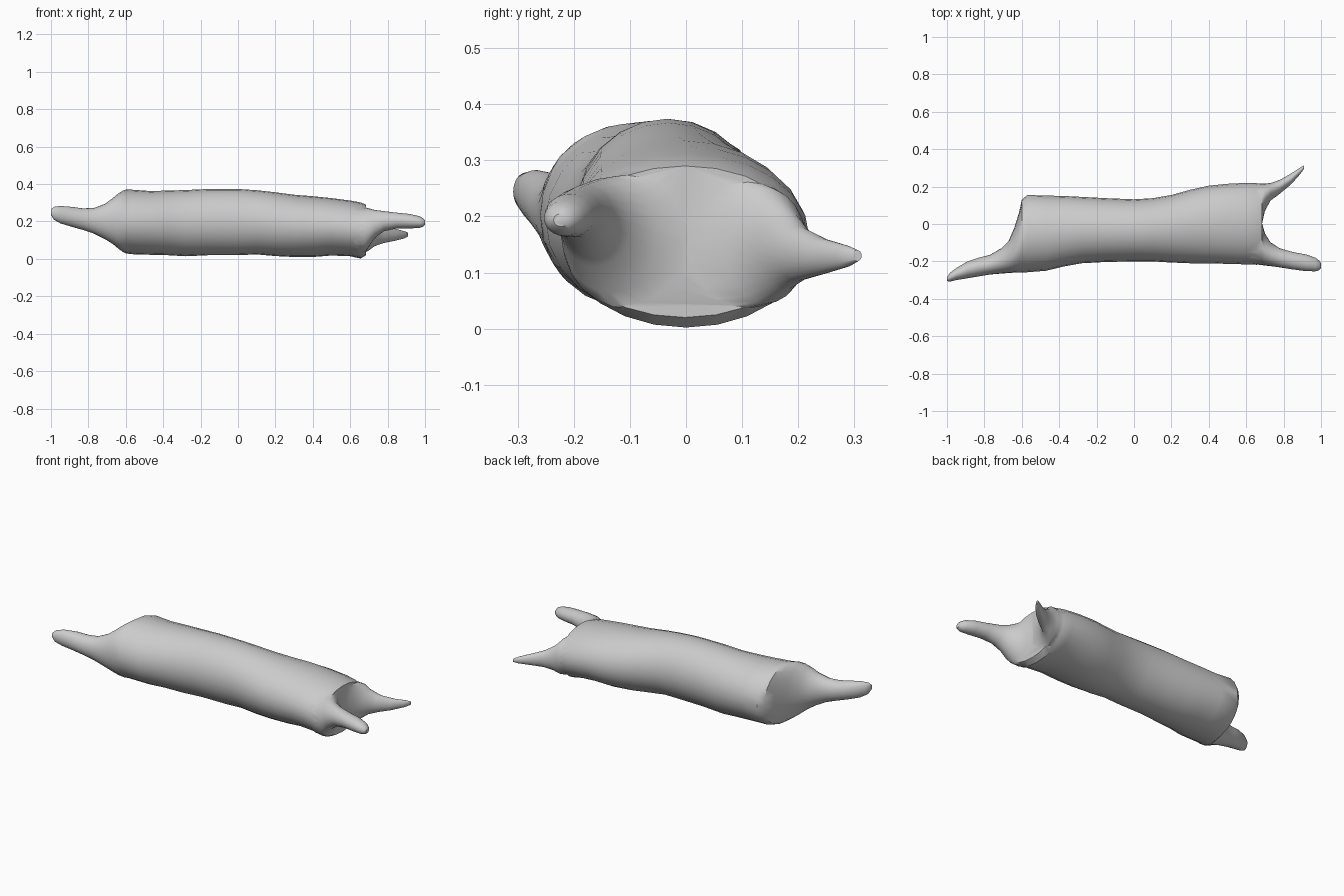
import bpy, bmesh, math

SIDES = 24


def loft(name, rings):
    """Skin oval sections given as (x, y_min, y_max, z_min, z_max)."""
    bm = bmesh.new()
    loops = []
    for x, y0, y1, z0, z1 in rings:
        loop = []
        for i in range(SIDES):
            a = 2 * math.pi * i / SIDES
            y = (y0 + y1) / 2 + (y1 - y0) / 2 * math.cos(a)
            z = (z0 + z1) / 2 + (z1 - z0) / 2 * math.sin(a)
            loop.append(bm.verts.new((x, y, z)))
        loops.append(loop)
    for a, b in zip(loops, loops[1:]):
        for i in range(SIDES):
            j = (i + 1) % SIDES
            bm.faces.new((a[i], a[j], b[j], b[i]))
    bm.faces.new(loops[0])
    bm.faces.new(loops[-1])
    bmesh.ops.recalc_face_normals(bm, faces=bm.faces[:])
    mesh = bpy.data.meshes.new(name)
    bm.to_mesh(mesh)
    bm.free()
    obj = bpy.data.objects.new(name, mesh)
    bpy.context.collection.objects.link(obj)
    return obj


# Shaft with the single left prong
shaft = loft("bone_shaft", [
    (-1.0, -.305, -.285, .235, .265),
    (-.985, -.308, -.262, .21, .278),
    (-.95, -.30, -.235, .19, .283),
    (-.89, -.29, -.20, .172, .278),
    (-.83, -.28, -.18, .155, .27),
    (-.77, -.27, -.165, .135, .272),
    (-.71, -.265, -.13, .105, .295),
    (-.67, -.262, -.09, .08, .325),
    (-.64, -.26, -.02, .055, .35),
    (-.615, -.26, .06, .037, .365),
    (-.60, -.26, .13, .03, .37),
    (-.57, -.258, .155, .025, .37),
    (-.47, -.25, .152, .022, .363),
    (-.38, -.228, .15, .02, .365),
    (-.28, -.21, .145, .014, .368),
    (-.15, -.203, .138, .02, .374),
    (.0, -.20, .132, .02, .374),
    (.10, -.20, .138, .024, .367),
    (.20, -.206, .155, .015, .356),
    (.30, -.21, .183, .01, .343),
    (.40, -.211, .205, .01, .335),
    (.50, -.213, .215, .018, .325),
    (.60, -.216, .22, .014, .312),
    (.655, -.218, .218, .002, .302),
    (.685, -.216, .212, .02, .29),
])

# Two right prongs, rooted inside the shaft
front_prong = loft("front_prong", [
    (.62, -.213, .0, .04, .27),
    (.68, -.219, .02, .035, .275),
    (.70, -.222, -.05, .065, .27),
    (.73, -.225, -.098, .11, .262),
    (.78, -.232, -.13, .148, .255),
    (.85, -.243, -.15, .163, .247),
    (.92, -.252, -.163, .163, .24),
    (.97, -.253, -.18, .165, .228),
    (.99, -.247, -.195, .172, .217),
    (1.0, -.236, -.21, .182, .205),
])
back_prong = loft("back_prong", [
    (.62, .01, .213, .05, .265),
    (.68, -.02, .217, .035, .265),
    (.70, .07, .216, .045, .25),
    (.73, .125, .219, .068, .214),
    (.78, .162, .236, .085, .182),
    (.84, .212, .27, .097, .161),
    (.89, .268, .303, .11, .148),
    (.91, .297, .313, .12, .14),
])

# Fuse the prongs to the shaft
bpy.context.view_layer.objects.active = shaft
shaft.select_set(True)
for prong in (front_prong, back_prong):
    mod = shaft.modifiers.new("fuse", 'BOOLEAN')
    mod.operation = 'UNION'
    mod.solver = 'EXACT'
    mod.object = prong
    bpy.ops.object.modifier_apply(modifier=mod.name)
    bpy.data.objects.remove(prong, do_unlink=True)

bpy.ops.object.shade_smooth_by_angle(angle=math.radians(40))
